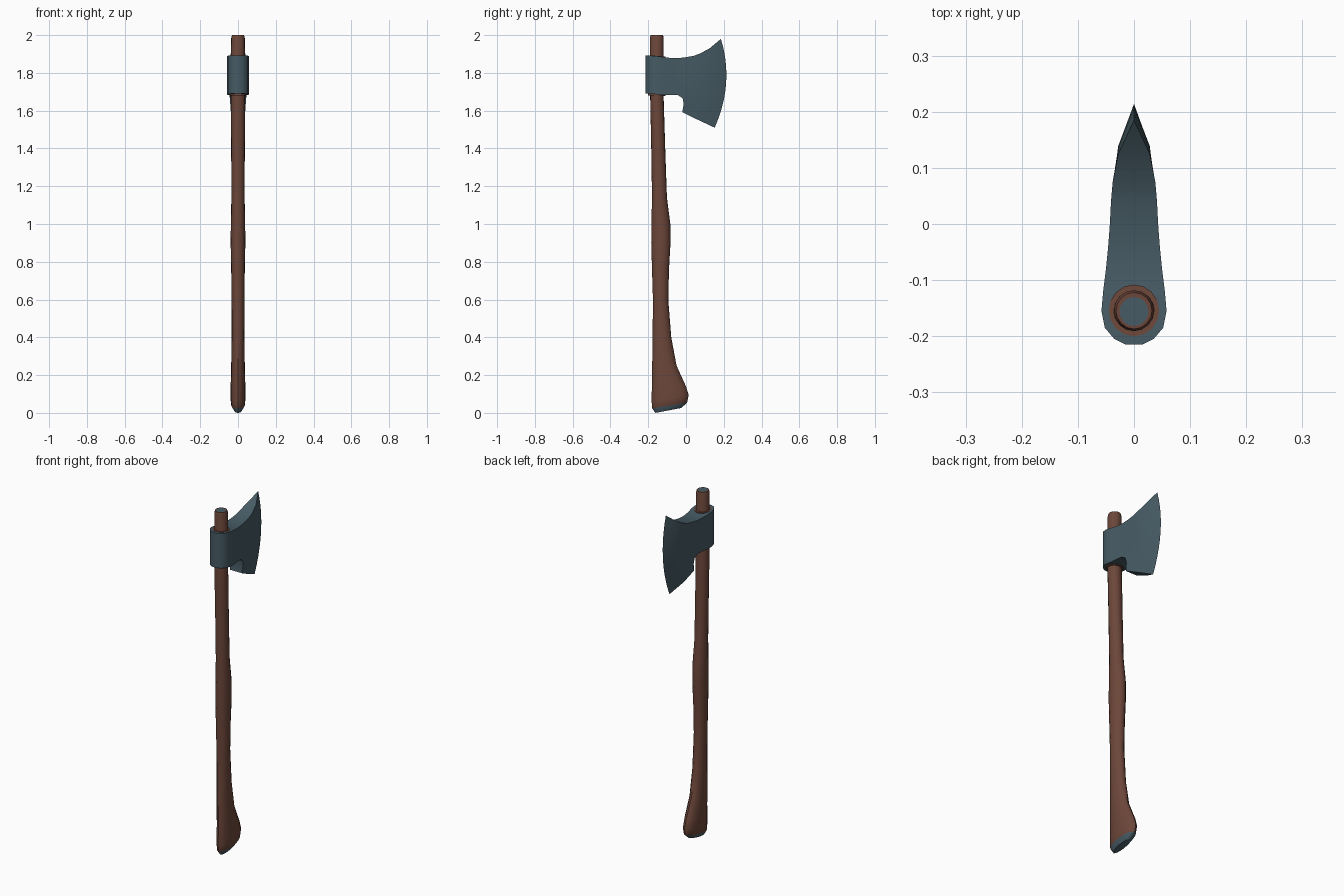
import bpy, bmesh, math

if "Cube" in bpy.data.objects:
    bpy.data.objects.remove(bpy.data.objects["Cube"])


def material(name, rgb):
    m = bpy.data.materials.new(name)
    m.diffuse_color = (*rgb, 1)
    m.use_nodes = True
    m.node_tree.nodes["Principled BSDF"].inputs["Base Color"].default_value = m.diffuse_color
    return m


steel = material("blue grey steel", (0.062, 0.104, 0.128))
wood = material("brown wood", (0.150, 0.062, 0.042))


def finish(name, bm, mats, angle=35):
    bmesh.ops.recalc_face_normals(bm, faces=bm.faces)
    me = bpy.data.meshes.new(name)
    bm.to_mesh(me)
    bm.free()
    ob = bpy.data.objects.new(name, me)
    bpy.context.collection.objects.link(ob)
    for m in mats:
        me.materials.append(m)
    bpy.ops.object.select_all(action='DESELECT')
    ob.select_set(True)
    bpy.context.view_layer.objects.active = ob
    bpy.ops.object.shade_smooth_by_angle(angle=math.radians(angle))
    return ob


def bridge(bm, a, b, mat=0):
    n = len(a)
    for i in range(n):
        f = bm.faces.new((a[i], a[(i + 1) % n], b[(i + 1) % n], b[i]))
        f.material_index = mat


def loft(name, rings, mats, sides=16, steel_bands=(), caps=(0, 0)):
    """Ellipse rings: z at back, z at front, y back, y front, half width."""
    bm = bmesh.new()
    loops = []
    for zb, zf, yb, yf, h in rings:
        loop = []
        for i in range(sides):
            a = 2 * math.pi * i / sides
            t = 0.5 + 0.5 * math.sin(a)
            loop.append(bm.verts.new((h * math.cos(a), yb + (yf - yb) * t, zb + (zf - zb) * t)))
        loops.append(loop)
    for k in range(len(loops) - 1):
        bridge(bm, loops[k], loops[k + 1], 1 if k in steel_bands else 0)
    for loop, m in ((loops[0], caps[0]), (loops[-1], caps[1])):
        bm.faces.new(loop).material_index = m
    return finish(name, bm, mats)


# Handle: flared foot with steel-coloured base, swell in the middle, steel top plug
loft("handle", [
    (0.000, 0.026, -0.162, -0.025, 0.020),
    (0.024, 0.054, -0.179, 0.006, 0.036),
    (0.060, 0.095, -0.182, 0.014, 0.040),
    (0.14, 0.14, -0.181, 0.000, 0.039),
    (0.25, 0.25, -0.179, -0.050, 0.036),
    (0.40, 0.40, -0.177, -0.078, 0.034),
    (0.60, 0.60, -0.175, -0.094, 0.034),
    (0.76, 0.76, -0.180, -0.090, 0.036),
    (0.90, 0.90, -0.184, -0.082, 0.039),
    (1.00, 1.00, -0.183, -0.083, 0.038),
    (1.14, 1.14, -0.180, -0.101, 0.035),
    (1.40, 1.40, -0.184, -0.110, 0.036),
    (1.69, 1.69, -0.190, -0.119, 0.038),
    (1.985, 1.985, -0.191, -0.118, 0.036),
    (2.00, 2.00, -0.187, -0.122, 0.032),
    (2.00, 2.00, -0.182, -0.130, 0.026),
], [wood, steel], steel_bands=(0,), caps=(1, 1))

# Axe head columns: top y, top z, bottom y, bottom z, half thickness, forward bulge
columns = [
    (-0.215, 1.892, -0.215, 1.690, 0.015, 0),
    (-0.205, 1.892, -0.205, 1.690, 0.035, 0),
    (-0.185, 1.891, -0.185, 1.689, 0.052, 0),
    (-0.155, 1.889, -0.155, 1.686, 0.058, 0),
    (-0.120, 1.884, -0.120, 1.682, 0.055, 0),
    (-0.080, 1.879, -0.080, 1.684, 0.050, 0),
    (-0.040, 1.878, -0.042, 1.682, 0.046, 0),
    (0.000, 1.883, -0.018, 1.666, 0.043, 0.004),
    (0.040, 1.890, -0.012, 1.636, 0.041, 0.010),
    (0.075, 1.903, -0.020, 1.592, 0.038, 0.020),
    (0.125, 1.930, 0.060, 1.553, 0.028, 0.040),
    (0.185, 1.980, 0.152, 1.510, 0.000, 0.044),
]
ROWS = 10
bm = bmesh.new()
loops = []
for yt, zt, yb, zb, h, bulge in columns:
    sides = []
    for s in (1, -1):
        line = []
        for r in range(ROWS + 1):
            t = r / ROWS
            y = yb + (yt - yb) * t + bulge * 4 * t * (1 - t)
            line.append(bm.verts.new((s * h, y, zb + (zt - zb) * t)))
        sides.append(line)
    loops.append(sides[0] + sides[1][::-1])
for a, b in zip(loops, loops[1:]):
    bridge(bm, a, b)
first = loops[0]
for r in range(ROWS):
    bm.faces.new((first[r], first[r + 1], first[-2 - r], first[-1 - r]))
bmesh.ops.remove_doubles(bm, verts=bm.verts, dist=0.0001)  # weld the cutting edge
finish("axe_head", bm, [steel], 40)

# Wood filling the eye of the head, showing as a thin ring at both ends
loft("eye_filler", [
    (1.681, 1.678, -0.200, -0.108, 0.045),
    (1.893, 1.887, -0.200, -0.108, 0.045),
], [wood])
